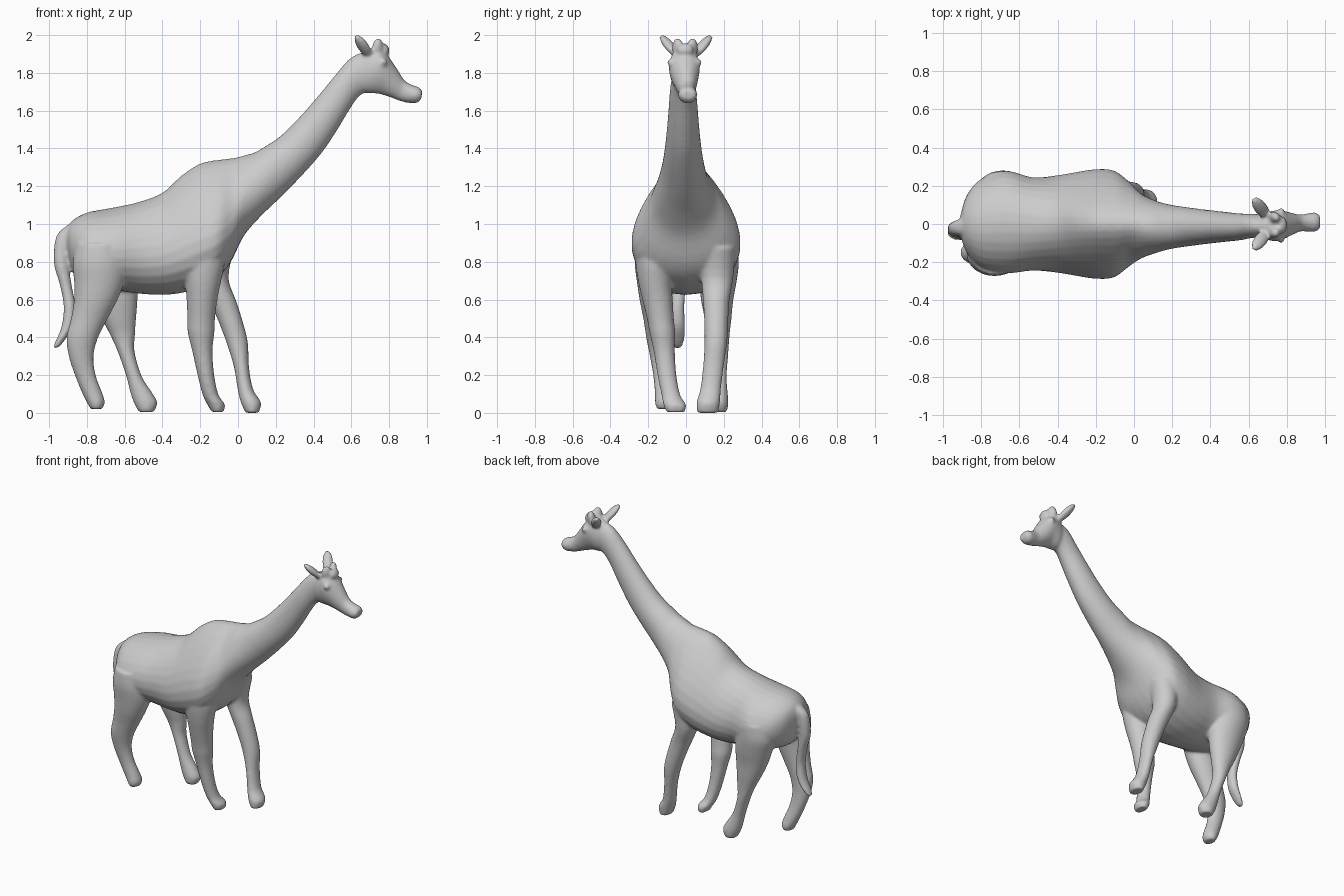
import bpy, bmesh
from math import sin, cos, pi
from mathutils import Vector

SEG, STEPS = 28, 4
parts = []


def add_mesh(name, bm):
    bmesh.ops.recalc_face_normals(bm, faces=bm.faces)
    me = bpy.data.meshes.new(name)
    bm.to_mesh(me)
    bm.free()
    ob = bpy.data.objects.new(name, me)
    bpy.context.collection.objects.link(ob)
    parts.append(ob)
    return ob


def catmull(a, b, c, d, t):
    return [0.5 * (2 * q + (r - p) * t + (2 * p - 5 * q + 4 * r - s) * t * t
                   + (3 * q - p - 3 * r + s) * t ** 3)
            for p, q, r, s in zip(a, b, c, d)]


def loft(name, secs):
    """Section: edge A (x, z), edge B (x, z), centre y, half width y, egg factor."""
    secs = [tuple(s) + (0,) * (7 - len(s)) for s in secs]
    fine, n = [], len(secs)
    for i in range(n - 1):
        for k in range(STEPS):
            fine.append(catmull(secs[max(i - 1, 0)], secs[i], secs[i + 1],
                                secs[min(i + 2, n - 1)], k / STEPS))
    fine.append(secs[-1])
    bm, rings = bmesh.new(), []
    for ax, az, bx, bz, yc, ry, egg in fine:
        ring = []
        for j in range(SEG):
            c, s = cos(2 * pi * j / SEG), sin(2 * pi * j / SEG)
            ring.append(bm.verts.new(((ax + bx) / 2 + c * (ax - bx) / 2,
                                      yc + ry * s * (1 - egg * c),
                                      (az + bz) / 2 + c * (az - bz) / 2)))
        rings.append(ring)
    for r0, r1 in zip(rings, rings[1:]):
        for j in range(SEG):
            k = (j + 1) % SEG
            bm.faces.new((r0[j], r0[k], r1[k], r1[j]))
    bm.faces.new(rings[0])
    bm.faces.new(rings[-1])
    return add_mesh(name, bm)


def leg(name, rows):
    """Row: z, back x, front x, centre y, half width y."""
    return loft(name, [(f, z, b, z, y, r) for z, b, f, y, r in rows])


def blob(name, a, b, width, depth):
    """Ellipsoid stretched between points a and b."""
    a, b = Vector(a), Vector(b)
    bm = bmesh.new()
    bmesh.ops.create_uvsphere(bm, u_segments=20, v_segments=12, radius=1)
    q = (b - a).to_track_quat('Z', 'Y')
    for v in bm.verts:
        p = Vector((v.co.x * width, v.co.y * depth, v.co.z * (b - a).length / 2))
        v.co = q @ p + (a + b) / 2
    return add_mesh(name, bm)


# torso running into the neck
loft("torso_and_neck", [
    (-.915, .96, -.90, .84, -.01, .05), (-.88, 1.02, -.87, .74, 0, .15),
    (-.80, 1.065, -.80, .69, 0, .235, .1), (-.67, 1.09, -.67, .66, .01, .268, .1),
    (-.53, 1.12, -.53, .637, 0, .243, .12), (-.40, 1.17, -.40, .63, 0, .248, .25),
    (-.30, 1.26, -.30, .64, 0, .258, .36), (-.20, 1.325, -.20, .67, 0, .268, .42),
    (-.10, 1.345, -.11, .72, 0, .262, .42), (-.02, 1.355, -.04, .80, 0, .215, .38),
    (.04, 1.37, .03, .94, -.01, .168, .25), (.09, 1.385, .12, 1.045, -.015, .138, .15),
    (.15, 1.42, .24, 1.16, -.015, .115), (.23, 1.475, .36, 1.285, -.015, .10),
    (.33, 1.575, .45, 1.39, -.015, .088), (.43, 1.69, .53, 1.51, -.015, .078),
    (.52, 1.80, .59, 1.61, -.015, .07), (.58, 1.87, .64, 1.68, -.01, .064),
    (.63, 1.905, .69, 1.71, -.01, .06)])

# head and muzzle
loft("head", [
    (.61, 1.89, .63, 1.73, -.01, .045), (.68, 1.925, .68, 1.70, -.01, .068),
    (.74, 1.94, .74, 1.695, -.01, .08, -.15), (.79, 1.90, .77, 1.687, -.005, .074, -.15),
    (.84, 1.83, .81, 1.675, 0, .058), (.88, 1.768, .86, 1.655, .005, .044),
    (.92, 1.742, .91, 1.645, .008, .049), (.955, 1.73, .945, 1.645, .01, .05),
    (.976, 1.712, .97, 1.665, .01, .036)])

# ears, horns and eyes, mirrored
for side, s in (("left", 1), ("right", -1)):
    blob("ear_" + side, (.70, s * .035, 1.885), (.625, s * .135, 2.005), .036, .024)
    blob("horn_" + side, (.73, s * .03 - .005, 1.87), (.745, s * .042 - .005, 1.99), .034, .028)
    blob("eye_" + side, (.75, s * .068 - .008, 1.86), (.79, s * .068 - .008, 1.86), .024, .022)
blob("forehead", (.75, -.005, 1.92), (.80, -.005, 1.935), .045, .035)

# legs, each in its own stride
leg("front_leg_right", [
    (.88, -.29, -.07, -.165, .105), (.80, -.29, -.07, -.17, .098),
    (.70, -.28, -.09, -.165, .088),
    (.60, -.272, -.11, -.15, .08), (.50, -.268, -.122, -.135, .071),
    (.43, -.266, -.125, -.125, .068), (.33, -.242, -.135, -.115, .056),
    (.20, -.213, -.125, -.10, .05), (.10, -.187, -.103, -.08, .05),
    (.05, -.163, -.07, -.06, .06), (.01, -.14, -.075, -.055, .05)])
leg("front_leg_left", [
    (.88, -.22, -.02, .165, .10), (.72, -.20, -.05, .165, .085),
    (.60, -.152, -.01, .16, .07), (.50, -.108, .022, .16, .064),
    (.38, -.062, .052, .158, .06), (.25, -.022, .058, .145, .055),
    (.13, -.002, .08, .13, .055), (.06, .015, .122, .118, .062),
    (.005, .04, .11, .115, .055)])
leg("hind_leg_right", [
    (.90, -.86, -.60, -.15, .115), (.80, -.875, -.585, -.16, .112),
    (.70, -.868, -.60, -.162, .098),
    (.60, -.868, -.64, -.16, .085), (.50, -.885, -.692, -.155, .07),
    (.40, -.908, -.742, -.15, .06), (.30, -.895, -.765, -.14, .05),
    (.20, -.862, -.752, -.127, .046), (.11, -.825, -.718, -.115, .05),
    (.06, -.80, -.705, -.11, .054), (.025, -.78, -.72, -.11, .045)])
leg("hind_leg_left", [
    (.90, -.82, -.55, .155, .12), (.80, -.83, -.54, .165, .115),
    (.70, -.80, -.53, .168, .10),
    (.60, -.765, -.532, .165, .085), (.50, -.72, -.54, .17, .07),
    (.42, -.678, -.545, .175, .056), (.33, -.637, -.548, .175, .05),
    (.20, -.592, -.51, .17, .046), (.12, -.572, -.46, .17, .05),
    (.06, -.552, -.427, .17, .054), (.01, -.525, -.445, .17, .048)])

# tail with its tuft
loft("tail", [
    (-.82, 1.02, -.90, 1.00, -.01, .04), (-.88, .93, -.962, .94, -.02, .04),
    (-.895, .80, -.975, .80, -.03, .04), (-.88, .68, -.945, .69, -.035, .036),
    (-.86, .57, -.923, .57, -.045, .036), (-.87, .47, -.935, .46, -.045, .04),
    (-.91, .40, -.968, .38, -.045, .036), (-.945, .355, -.98, .345, -.045, .02)])

# fuse all parts into one smooth skin
bpy.ops.object.select_all(action='DESELECT')
for ob in parts:
    ob.select_set(True)
skin = parts[0]
bpy.context.view_layer.objects.active = skin
bpy.ops.object.join()
skin.name = "giraffe_body"
rm = skin.modifiers.new("fuse", 'REMESH')
rm.mode = 'VOXEL'
rm.voxel_size = .01
sm = skin.modifiers.new("soften", 'SMOOTH')
sm.factor, sm.iterations = .5, 5
for m in ("fuse", "soften"):
    bpy.ops.object.modifier_apply(modifier=m)
low = min(v.co.z for v in skin.data.vertices)
for v in skin.data.vertices:
    v.co.z -= low
bpy.ops.object.shade_smooth()
